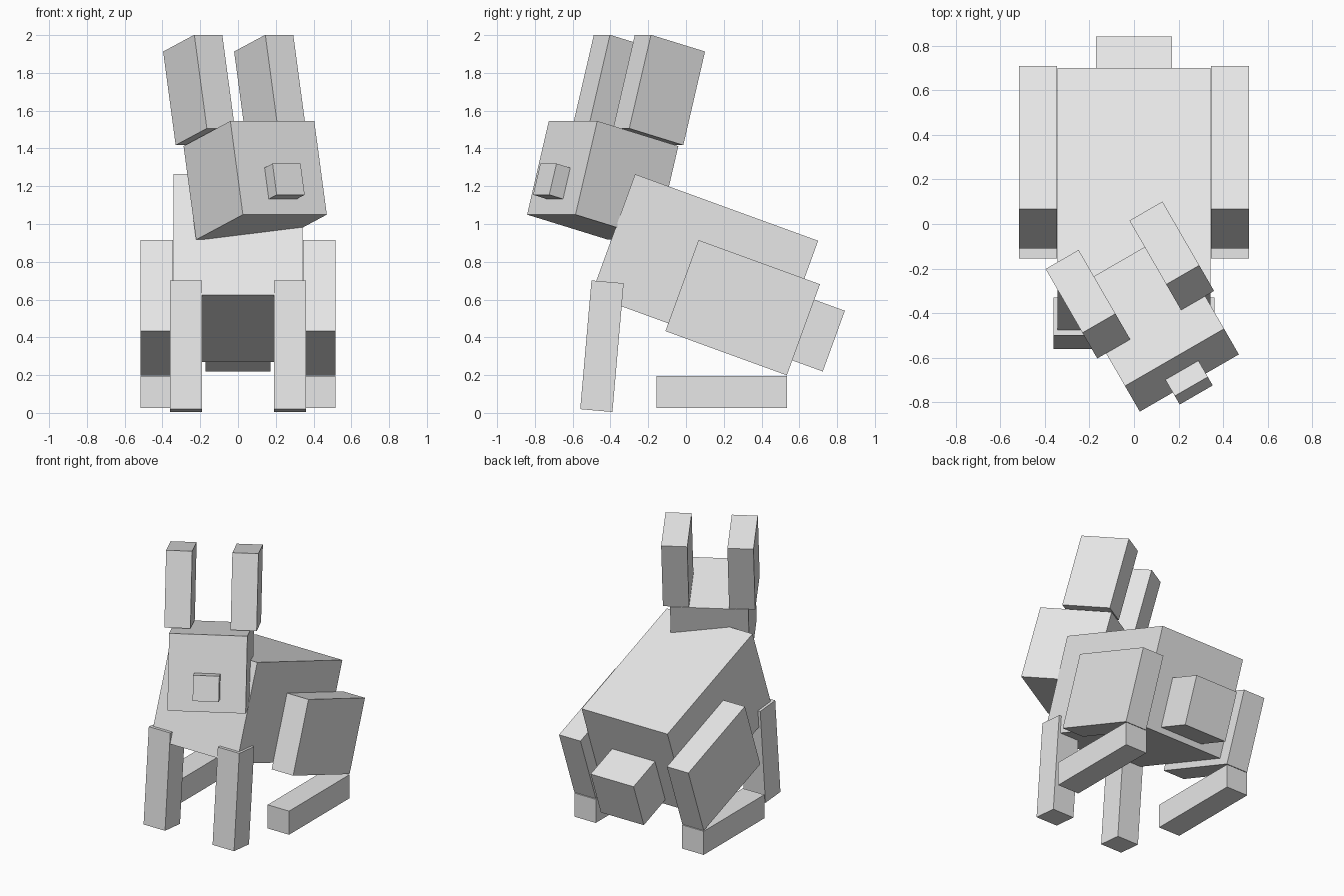
import bpy
from math import radians
from mathutils import Matrix, Vector, Euler

cube = bpy.data.objects.get("Cube")
if cube:
    bpy.data.objects.remove(cube, do_unlink=True)

# Single flat fur colour
fur = bpy.data.materials.new("light_grey_fur")
fur.use_nodes = True
fur.diffuse_color = (0.8, 0.8, 0.8, 1)
fur.node_tree.nodes["Principled BSDF"].inputs["Base Color"].default_value = (0.8, 0.8, 0.8, 1)


def box(name, size, centre, pitch=0, frame=None):
    """A box pitched about x, optionally placed inside a parent frame."""
    bpy.ops.mesh.primitive_cube_add(size=1)
    ob = bpy.context.object
    ob.name = name
    ob.data.materials.append(fur)
    local = Matrix.Translation(centre) @ Matrix.Rotation(radians(pitch), 4, 'X')
    ob.data.transform(Matrix.Diagonal((*size, 1)))
    ob.matrix_world = (frame or Matrix.Identity(4)) @ local
    return ob


# Body and tail share the same slope
SLOPE = -20
box("body", (0.684, 1.031, 0.682), (0, 0.0985, 0.767), SLOPE)
tail_back = Vector((0, 0.7825, 0.38))
tail_length = 0.27
tail_axis = Matrix.Rotation(radians(SLOPE), 3, 'X') @ Vector((0, 1, 0))
box("tail", (0.342, tail_length, 0.342), tail_back - tail_axis * tail_length / 2, SLOPE)

# Head turned to its left and tilted up, with muzzle and ears in its frame
HEAD = 0.513
head_frame = (Matrix.Translation((0.091, -0.441, 1.231))
              @ Euler((radians(-15), 0, radians(30))).to_matrix().to_4x4())
box("head", (HEAD, HEAD, HEAD), (0, 0, 0), frame=head_frame)
box("nose", (0.171, 0.171, 0.171), (0, -0.258, -0.0855), frame=head_frame)

# Paired parts
for side, s in (("left", 1), ("right", -1)):
    box(side + "_ear", (0.171, 0.342, 0.513), (s * 0.217, 0.088, 0.519), frame=head_frame)
    box(side + "_front_leg", (0.171, 0.171, 0.684), (s * 0.275, -0.445, 0.353), -5)
    box(side + "_thigh", (0.171, 0.684, 0.513), (s * 0.43, 0.30, 0.557), SLOPE)
    box(side + "_hind_foot", (0.171, 0.69, 0.17), (s * 0.43, 0.19, 0.11))
